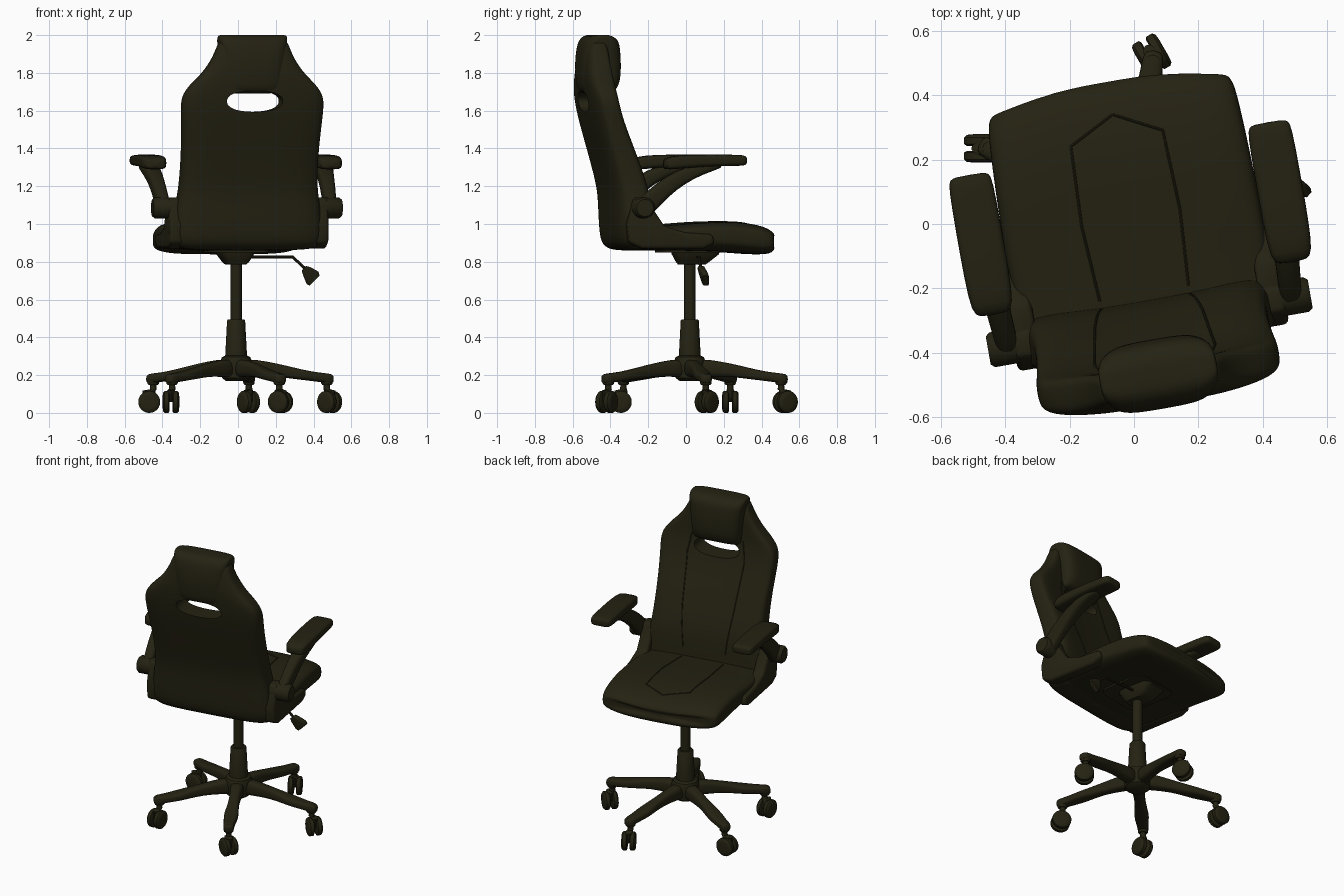
import bpy, bmesh, math
from mathutils import Vector, Matrix
from mathutils.bvhtree import BVHTree

if "Cube" in bpy.data.objects:
    bpy.data.objects.remove(bpy.data.objects["Cube"])

mat = bpy.data.materials.new("dark olive black")
mat.diffuse_color = (0.018, 0.016, 0.006, 1)
mat.use_nodes = True
mat.node_tree.nodes["Principled BSDF"].inputs["Base Color"].default_value = mat.diffuse_color

CX, CY = -0.01, 0.02                       # column centre
TURN = math.radians(10)                    # whole chair is swivelled
M = Matrix.Translation((CX, CY, 0)) @ Matrix.Rotation(TURN, 4, 'Z')
X, Y, Z = Vector((1, 0, 0)), Vector((0, 1, 0)), Vector((0, 0, 1))


def bake(o):
    """Replace an object by its evaluated mesh."""
    dg = bpy.context.evaluated_depsgraph_get()
    me = bpy.data.meshes.new_from_object(o.evaluated_get(dg))
    name, mw = o.name, o.matrix_world.copy()
    bpy.data.objects.remove(o)
    n = bpy.data.objects.new(name, me)
    bpy.context.collection.objects.link(n)
    n.matrix_world = mw
    return n


def ring(c, A, B, a, b, n=24, p=2.0):
    """Superellipse section around c."""
    out = []
    for i in range(n):
        t = 2 * math.pi * (i + 0.5) / n
        x, y = math.cos(t), math.sin(t)
        out.append(Vector(c) + A * a * math.copysign(abs(x) ** (2 / p), x)
                   + B * b * math.copysign(abs(y) ** (2 / p), y))
    return out


def loft(name, rings, sub=0, bevel=0, mw=M):
    bm = bmesh.new()
    vs = [[bm.verts.new(p) for p in r] for r in rings]
    n = len(vs[0])
    for r0, r1 in zip(vs, vs[1:]):
        for i in range(n):
            bm.faces.new((r0[i], r0[(i + 1) % n], r1[(i + 1) % n], r1[i]))
    bm.faces.new(vs[0][::-1])
    bm.faces.new(vs[-1])
    bmesh.ops.recalc_face_normals(bm, faces=bm.faces)
    me = bpy.data.meshes.new(name)
    bm.to_mesh(me)
    bm.free()
    me.materials.append(mat)
    o = bpy.data.objects.new(name, me)
    bpy.context.collection.objects.link(o)
    o.matrix_world = mw
    if bevel:
        m = o.modifiers.new("bevel", 'BEVEL')
        m.width, m.segments = bevel, 3
    if sub:
        o.modifiers.new("sub", 'SUBSURF').levels = sub
    return bake(o) if (sub or bevel) else o


def tube(name, pts, r, mw=M):
    cu = bpy.data.curves.new(name, 'CURVE')
    cu.dimensions = '3D'
    cu.bevel_depth, cu.bevel_resolution, cu.use_fill_caps = r, 2, True
    sp = cu.splines.new('POLY')
    sp.points.add(len(pts) - 1)
    for q, p in zip(sp.points, pts):
        q.co = (*p, 1)
    cu.materials.append(mat)
    o = bpy.data.objects.new(name, cu)
    bpy.context.collection.objects.link(o)
    o.matrix_world = mw
    return bake(o)


def tree(o):
    return BVHTree.FromPolygons([v.co for v in o.data.vertices],
                                [p.vertices[:] for p in o.data.polygons])


def sample(pts, k=10):
    out = [Vector(a).lerp(Vector(b), i / k) for a, b in zip(pts, pts[1:]) for i in range(k)]
    return out + [Vector(pts[-1])]


# seat cushion: sections (v, half width, bottom, top), front edge bowed
rings = []
for v, hw, z0, z1 in [(-.41, .35, .89, .96), (-.37, .385, .865, .99), (-.2, .405, .858, 1.0),
                      (0, .405, .858, 1.018), (.2, .4, .85, 1.025), (.32, .395, .84, 1.01),
                      (.39, .39, .838, .99), (.425, .38, .85, .965), (.44, .35, .88, .94)]:
    r = ring((0, v, (z0 + z1) / 2), X, Z, hw, (z1 - z0) / 2, 32, 4)
    for q in r:
        q.y -= .05 * (q.x / .39) ** 2 * max(0, v / .44)
        if q.z > (z0 + z1) / 2:
            q.z -= .012 * (1 - (q.x / hw) ** 2)
    rings.append(r)
seat = loft("seat", rings, sub=2)

# backrest: sections (z, half width, back, front) with forward side bolsters
rings = []
for z, hw, y0, y1 in [(.858, .34, -.37, -.23), (.885, .39, -.43, -.225), (.96, .4, -.445, -.225),
                      (1.1, .387, -.452, -.235), (1.2, .367, -.46, -.25), (1.4, .367, -.515, -.325),
                      (1.55, .378, -.555, -.39), (1.65, .385, -.575, -.415), (1.7, .367, -.582, -.425),
                      (1.75, .325, -.588, -.43), (1.8, .27, -.59, -.435), (1.88, .215, -.585, -.44),
                      (1.95, .19, -.575, -.455), (1.985, .17, -.55, -.48)]:
    c = (y0 + y1) / 2
    r = ring((0, c, z), X, Y, hw, (y1 - y0) / 2, 32, 4)
    for q in r:
        if q.y > c:
            q.y -= .04 * (1 - (q.x / hw) ** 2)
    rings.append(r)
back = loft("backrest", rings, sub=2)

# head opening through the backrest
cutter = loft("opening_cutter", [ring((0, y, 1.65), X, Z, .15, .056, 40, 2.3) for y in (-.9, -.1)])
cutter.hide_render = True
m = back.modifiers.new("hole", 'BOOLEAN')
m.object, m.operation, m.solver = cutter, 'DIFFERENCE', 'EXACT'
back = bake(back)
bpy.data.objects.remove(cutter)

# headrest pad wrapped over the top
loft("headrest", [ring((0, (a + b) / 2, z), X, Y, hw, (b - a) / 2, 28, 4) for z, hw, a, b in
                  [(1.69, .148, -.56, -.45), (1.705, .158, -.59, -.41), (1.76, .163, -.6, -.385),
                   (1.85, .17, -.605, -.383), (1.93, .18, -.595, -.39), (1.975, .186, -.58, -.4),
                   (1.998, .184, -.55, -.44), (2.002, .17, -.52, -.47)]], sub=2)

# seams on the cushion and backrest
st, bt = tree(seat), tree(back)
path = sample([(.14, -.24, 2), (.155, 0, 2), (.145, .25, 2), (0, .325, 2), (-.145, .25, 2),
               (-.155, 0, 2), (-.14, -.24, 2)])
tube("seat_seam", [h for h in (st.ray_cast(p, -Z)[0] for p in path) if h], .004)
for s in (-1, 1):
    path = sample([(s * .14, .5, 1.04), (s * .17, .5, 1.3), (s * .19, .5, 1.6), (s * .17, .5, 1.72)])
    tube("backrest_seam", [h for h in (bt.ray_cast(p, -Y)[0] for p in path) if h], .004)

# arms, hinges and side brackets
for s, side in ((-1, "left"), (1, "right")):
    prof = [(.06, .895), (.05, .945), (-.1, .955), (-.21, .99), (-.27, 1.08), (-.29, 1.14),
            (-.37, 1.14), (-.41, 1.0), (-.4, .9), (-.33, .87), (0, .87)]
    loft(side + "_bracket", [[Vector((s * u, y, z)) for y, z in prof] for u in (.35, .428)], bevel=.018)
    loft(side + "_hinge", [ring((s * u, -.33, 1.085), Y, Z, r, r, 28) for u, r in
                           [(.36, .055), (.495, .055), (.508, .045)]])
    loft(side + "_arm_strut", [ring((s * u, y, z), X, Vector((0, -b, c)), a, h, 20, 3)
                               for u, y, z, a, h, b, c in
                               [(.445, -.35, 1.06, .03, .045, .7, .7), (.447, -.32, 1.09, .035, .055, .7, .7),
                                (.455, -.23, 1.18, .037, .048, .65, .76), (.46, -.13, 1.25, .042, .042, .5, .87),
                                (.468, -.02, 1.295, .05, .032, .25, .97), (.472, .1, 1.315, .045, .015, 0, 1)]], sub=1)
    loft(side + "_arm_pad", [ring((s * .472, y, z), X, Z, a, h, 24, 4) for y, z, a, h in
                             [(-.225, 1.315, .045, .02), (-.205, 1.322, .066, .036), (-.1, 1.332, .071, .035),
                              (.05, 1.337, .071, .031), (.19, 1.337, .07, .03), (.212, 1.336, .062, .025),
                              (.218, 1.336, .045, .015)]], sub=1)

# tilt mechanism below the seat
loft("mechanism", [ring((0, y, z), X, Y, a, b, 24, 5) for z, y, a, b in
                   [(.785, .01, .05, .07), (.8, .015, .065, .085), (.84, .03, .09, .12), (.87, .03, .1, .125)]])
loft("mounting_plate", [ring((0, 0, z), X, Y, .16, .17, 24, 6) for z in (.848, .87)])

# height lever
W = Matrix.Identity(4)
tube("lever_rod", [(.03, .06, .825), (.29, .07, .825), (.37, .08, .75)], .008, W)
D = Vector((.7, 0, .7))
loft("lever_paddle", [ring(c, D, Y, a, .018, 16, 4) for c, a in
                      [((.35, .08, .765), .018), ((.365, .085, .75), .03), ((.395, .1, .715), .046),
                       ((.405, .105, .7), .038)]], mw=W)

# gas column and hub
def turned(name, prof, x=0, y=0, mw=M):
    return loft(name, [ring((x, y, z), X, Y, r, r, 28) for z, r in prof], mw=mw)

turned("gas_piston", [(.48, .03), (.8, .03)])
turned("column_sleeve", [(.25, .06), (.3, .058), (.488, .048), (.495, .043)])
turned("base_hub", [(.17, .055), (.185, .075), (.27, .085), (.295, .075), (.305, .055)])

# five-star base with twin-wheel casters: wheel position and axle angle
wheels = [(.485, .11, 50), (.055, .525, 30), (-.47, .235, 90), (-.355, -.345, 0), (.225, -.42, 62)]
for k, (wx, wy, ang) in enumerate(wheels):
    a = TURN + k * math.tau / 5
    d, p = Vector((math.cos(a), math.sin(a), 0)), Vector((-math.sin(a), math.cos(a), 0))
    c = Vector((CX, CY, 0))
    loft(f"base_leg_{k}", [ring(c + d * r + Z * z, p, Z, w, h, 20, 3) for r, z, w, h in
                           [(.03, .235, .045, .05), (.1, .238, .04, .046), (.22, .227, .03, .035),
                            (.32, .208, .04, .03), (.38, .198, .046, .026), (.45, .188, .034, .025),
                            (.5, .182, .034, .027), (.525, .178, .024, .022)]], sub=1, mw=W)
    e = c + d * .488
    turned(f"leg_socket_{k}", [(.148, .024), (.155, .03), (.195, .032), (.205, .022)], e.x, e.y, W)
    w = Vector((wx, wy, .058))
    ax = Vector((math.cos(math.radians(ang)), math.sin(math.radians(ang)), 0))
    q = ax.cross(Z)
    loft(f"caster_stem_{k}", [ring(e + Z * .16, ax, q, .016, .016, 16),
                              ring(e + Z * .125, ax, q, .018, .018, 16),
                              ring(w + Z * .06, ax, q, .022, .035, 16),
                              ring(w, ax, q, .012, .035, 16)], mw=W)
    for s in (-1, 1):
        loft(f"caster_wheel_{k}", [ring(w + ax * s * o, q, Z, r, r, 32) for o, r in
                                   [(.008, .05), (.013, .058), (.034, .058), (.042, .05), (.044, .03)]], mw=W)

# smooth shading with sharp edges kept
bpy.ops.object.select_all(action='SELECT')
bpy.context.view_layer.objects.active = bpy.data.objects["seat"]
bpy.ops.object.shade_smooth_by_angle(angle=math.radians(40))
